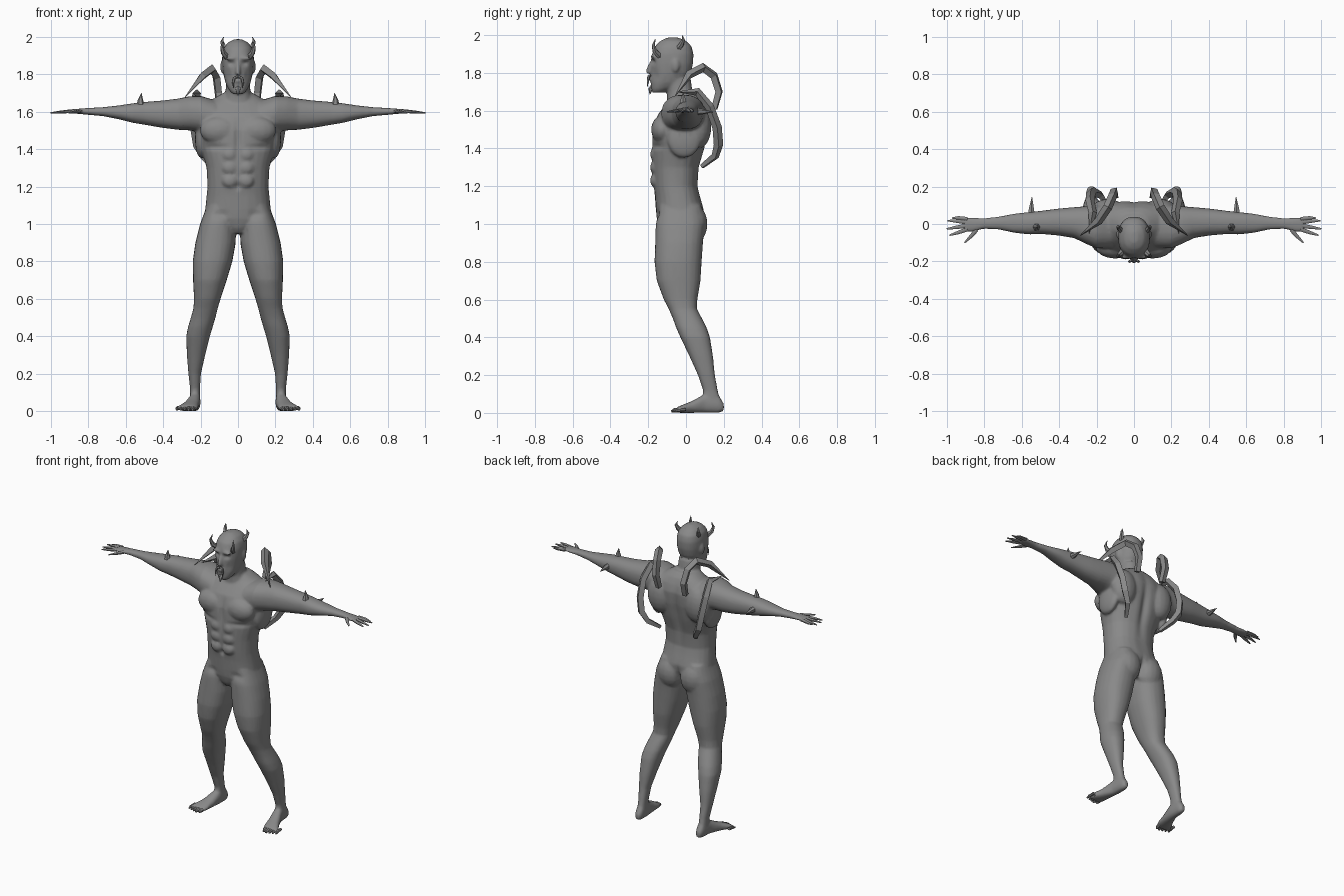
import bpy, bmesh, math
from mathutils import Vector, Quaternion, Matrix

skin = bpy.data.materials.new("grey skin")
skin.diffuse_color = (0.25, 0.25, 0.25, 1)


def finish(name, bm, angle=40):
    bmesh.ops.recalc_face_normals(bm, faces=bm.faces)
    me = bpy.data.meshes.new(name)
    bm.to_mesh(me)
    bm.free()
    me.materials.append(skin)
    ob = bpy.data.objects.new(name, me)
    bpy.context.collection.objects.link(ob)
    activate(ob)
    bpy.ops.object.shade_smooth_by_angle(angle=math.radians(angle))
    return ob


def activate(ob):
    bpy.ops.object.select_all(action='DESELECT')
    ob.select_set(True)
    bpy.context.view_layer.objects.active = ob


def skin_rings(bm, rings):
    rings = [[bm.verts.new(p) for p in r] for r in rings]
    n = len(rings[0])
    for a, b in zip(rings, rings[1:]):
        for i in range(n):
            bm.faces.new((a[i], a[(i + 1) % n], b[(i + 1) % n], b[i]))
    bm.faces.new(rings[0])
    bm.faces.new(rings[-1][::-1])


def loft(bm, axis, sections, side=1, n=24, power=2.3):
    """Rounded sections (position, min, max, min, max) stacked along an axis."""
    rings = []
    for t, a0, a1, b0, b1 in sections:
        ring = []
        for i in range(n):
            w = 2 * math.pi * i / n
            c, s = math.cos(w), math.sin(w)
            a = (a0 + a1) / 2 + (a1 - a0) / 2 * math.copysign(abs(c) ** (2 / power), c)
            b = (b0 + b1) / 2 + (b1 - b0) / 2 * math.copysign(abs(s) ** (2 / power), s)
            p = {'X': (t, a, b), 'Y': (a, t, b), 'Z': (a, b, t)}[axis]
            ring.append((p[0] * side, p[1], p[2]))
        rings.append(ring)
    skin_rings(bm, rings)


def tube(bm, path, radii, side=1, n=6, flat=1.0):
    """Tapered limb along a path, section carried without twisting."""
    pts = [Vector(p) for p in path]
    rings, q, old = [], None, None
    for i, p in enumerate(pts):
        t = (pts[min(i + 1, len(pts) - 1)] - pts[max(i - 1, 0)]).normalized()
        q = t.to_track_quat('Z', 'Y') if q is None else old.rotation_difference(t) @ q
        old = t
        ring = []
        for k in range(n):
            w = 2 * math.pi * (k + 0.5) / n
            v = p + q @ Vector((math.cos(w) * radii[i], math.sin(w) * radii[i] * flat, 0))
            ring.append((v.x * side, v.y, v.z))
        rings.append(ring)
    skin_rings(bm, rings)


def ball(bm, c, r, side=1):
    m = Matrix.Translation((c[0] * side, c[1], c[2])) @ Matrix.Diagonal((*r, 1))
    bmesh.ops.create_uvsphere(bm, u_segments=16, v_segments=10, radius=1, matrix=m)


body = bmesh.new()
# torso, neck and head
torso = [(.95, .04, -.12, .05), (.98, .08, -.14, .07), (1.03, .165, -.155, .09), (1.08, .175, -.16, .095),
         (1.15, .168, -.165, .075), (1.2, .163, -.172, .063), (1.3, .168, -.18, .07), (1.4, .195, -.183, .10),
         (1.5, .22, -.178, .12), (1.58, .22, -.15, .125), (1.63, .2, -.11, .11), (1.67, .13, -.08, .09),
         (1.7, .08, -.07, .06)]
head = [(1.695, .03, -.178, -.12), (1.715, .048, -.184, -.08), (1.75, .066, -.186, -.01), (1.8, .078, -.186, .025),
        (1.85, .084, -.184, .038), (1.9, .085, -.18, .04), (1.94, .077, -.165, .03), (1.97, .054, -.135, 0),
        (1.987, .02, -.1, -.04)]
neck = [(1.62, .09, -.1, .07), (1.7, .067, -.1, .035), (1.77, .063, -.11, .025)]
for part in (torso, head, neck):
    loft(body, 'Z', [(z, -w, w, y0, y1) for z, w, y0, y1 in part])
tube(body, [(0, -.18, 1.865), (0, -.196, 1.825), (0, -.2, 1.805), (0, -.18, 1.8)], [.009, .013, .016, .008])
ball(body, (0, -.182, 1.765), (.026, .014, .012))

leg = [(1.1, .03, .165, -.14, .08), (1.0, .012, .203, -.16, .1), (.9, .012, .228, -.163, .09),
       (.8, .03, .242, -.167, .083), (.7, .06, .24, -.155, .077), (.6, .093, .235, -.118, .06),
       (.55, .108, .238, -.092, .058), (.5, .12, .252, -.07, .085), (.45, .135, .267, -.052, .11),
       (.4, .15, .277, -.03, .127), (.3, .175, .273, .018, .143), (.2, .198, .265, .063, .153),
       (.12, .203, .256, .09, .168), (.05, .203, .256, .09, .185)]
foot = [(.2, .212, .245, .01, .05), (.175, .202, .255, 0, .09), (.1, .2, .262, 0, .1), (.03, .208, .29, 0, .062),
        (-.03, .215, .325, 0, .038), (-.052, .228, .328, .002, .028)]
arm = [(.12, -.13, .11, 1.46, 1.66), (.2, -.13, .1, 1.49, 1.685), (.26, -.105, .095, 1.5, 1.682),
       (.32, -.075, .09, 1.503, 1.67), (.4, -.062, .083, 1.513, 1.66), (.5, -.053, .07, 1.53, 1.652),
       (.56, -.056, .064, 1.54, 1.645), (.64, -.047, .055, 1.56, 1.633), (.72, -.03, .04, 1.576, 1.624),
       (.8, -.026, .031, 1.583, 1.62), (.86, -.042, .034, 1.589, 1.615), (.91, -.04, .032, 1.592, 1.611)]
for s in (1, -1):
    loft(body, 'Z', leg, s)
    loft(body, 'Y', foot, s)
    loft(body, 'X', arm, s)
    ball(body, (.085, .04, 1.0), (.09, .074, .105), s)        # buttock
    ball(body, (.1, -.125, 1.5), (.105, .06, .075), s)        # chest muscle
    ball(body, (.14, .07, 1.52), (.09, .065, .12), s)         # shoulder blade
    ball(body, (.195, -.01, 1.45), (.035, .09, .1), s)        # side back muscle
    ball(body, (.035, -.176, 1.885), (.036, .012, .01), s)    # brow
    ball(body, (.086, -.055, 1.84), (.01, .02, .034), s)      # ear
    for z in (1.23, 1.3, 1.37):
        ball(body, (.043, -.165, z), (.042, .025, .036), s)   # stomach muscle
body_ob = finish("body", body)
activate(body_ob)
rem = body_ob.modifiers.new("fuse", 'REMESH')
rem.mode, rem.voxel_size = 'VOXEL', .008
smo = body_ob.modifiers.new("soften", 'SMOOTH')
smo.factor, smo.iterations = .5, 6
for m in ("fuse", "soften"):
    bpy.ops.object.modifier_apply(modifier=m)

# sculpted hollows: place, reach, push
hollows = [((0, -.18, 1.45), (.018, .06, .1), (0, .014, 0)), ((0, -.18, 1.2), (.012, .05, .02), (0, .012, 0)),
           ((0, .11, 1.4), (.025, .06, .2), (0, -.018, 0)), ((0, .1, .98), (.014, .08, .07), (0, -.02, 0))]
for s in (1, -1):
    hollows += [((s * .035, -.18, 1.858), (.019, .03, .013), (0, .012, 0)),
                ((s * .12, -.15, 1.41), (.07, .06, .015), (0, .01, 0)),
                ((s * .055, -.18, 1.79), (.02, .04, .03), (-s * .004, .006, 0)),
                ((s * .1, -.14, 1.05), (.04, .06, .02), (0, .008, 0))]
for v in body_ob.data.vertices:
    for c, r, push in hollows:
        d = sum(((v.co[k] - c[k]) / r[k]) ** 2 for k in range(3))
        if d < 6:
            v.co += Vector(push) * math.exp(-d)
dec = body_ob.modifiers.new("reduce", 'DECIMATE')
dec.ratio = .3
bpy.ops.object.modifier_apply(modifier="reduce")
bpy.ops.object.shade_smooth_by_angle(angle=math.radians(50))

# thin parts, one object for each kind and side
fingers = [((.89, .026), (.94, .033), (.972, .032)), ((.9, .01), (.95, .016), (.997, .018)),
           ((.9, -.01), (.95, -.018), (1.0, -.026)), ((.89, -.028), (.94, -.046), (.985, -.06)),
           ((.84, -.03), (.87, -.065), (.905, -.1))]
horns = [[(.058, -.14, 1.89), (.078, -.165, 1.915), (.086, -.172, 1.945), (.078, -.163, 1.98)],
         [(.062, -.04, 1.93), (.078, -.025, 1.95), (.085, -.014, 1.975), (.077, -.02, 2.0)]]
claws = [[(.1, .15, 1.61), (.105, .175, 1.7), (.115, .148, 1.785), (.14, .09, 1.828), (.19, .015, 1.79),
          (.285, -.06, 1.675)],
         [(.135, .085, 1.305), (.18, .155, 1.36), (.215, .172, 1.42), (.23, .165, 1.51), (.235, .125, 1.62),
          (.22, .06, 1.70), (.24, -.05, 1.7)]]
for s, tag in ((1, "left"), (-1, "right")):
    bm = bmesh.new()
    for f in fingers:
        tube(bm, [(x, y, 1.602 - .004 * i) for i, (x, y) in enumerate(f)], [.0125, .01, .004], s, 8, .8)
    finish(tag + "_fingers", bm)

    bm = bmesh.new()
    for i in range(5):
        x, r = .238 + .021 * i, .0135 - .001 * i
        y = -.05 + .006 * abs(i - 1)
        tube(bm, [(x, y + .03, .018), (x + .003, y - .01, .014), (x + .005, y - .028, .008)], [r, r, r * .5], s, 8)
    finish(tag + "_toes", bm)

    bm = bmesh.new()
    for h in horns:
        tube(bm, h, [.017, .014, .009, .001], s)
    finish(tag + "_horns", bm)

    bm = bmesh.new()
    tube(bm, claws[0], [.02, .023, .024, .025, .023, .001], s, 4)
    tube(bm, claws[1], [.014, .021, .025, .025, .024, .022, .001], s, 4)
    finish(tag + "_back_claws", bm, 20)

    bm = bmesh.new()
    tube(bm, [(.52, -.015, 1.635), (.521, -.015, 1.66), (.516, -.015, 1.7)], [.022, .015, .001], s)
    tube(bm, [(.548, .05, 1.595), (.548, .08, 1.595), (.545, .145, 1.593)], [.021, .016, .001], s)
    finish(tag + "_arm_spikes", bm, 25)

    bm = bmesh.new()
    tube(bm, [(.004, -.19, 1.785), (.02, -.198, 1.78), (.026, -.202, 1.755), (.024, -.205, 1.725)],
         [.007, .008, .006, .001], s, 5)
    finish(tag + "_moustache", bm)

# chin tuft
bm = bmesh.new()
tube(bm, [(0, -.175, 1.725), (0, -.188, 1.712), (0, -.192, 1.685)], [.016, .012, .001])
finish("chin_tuft", bm)
